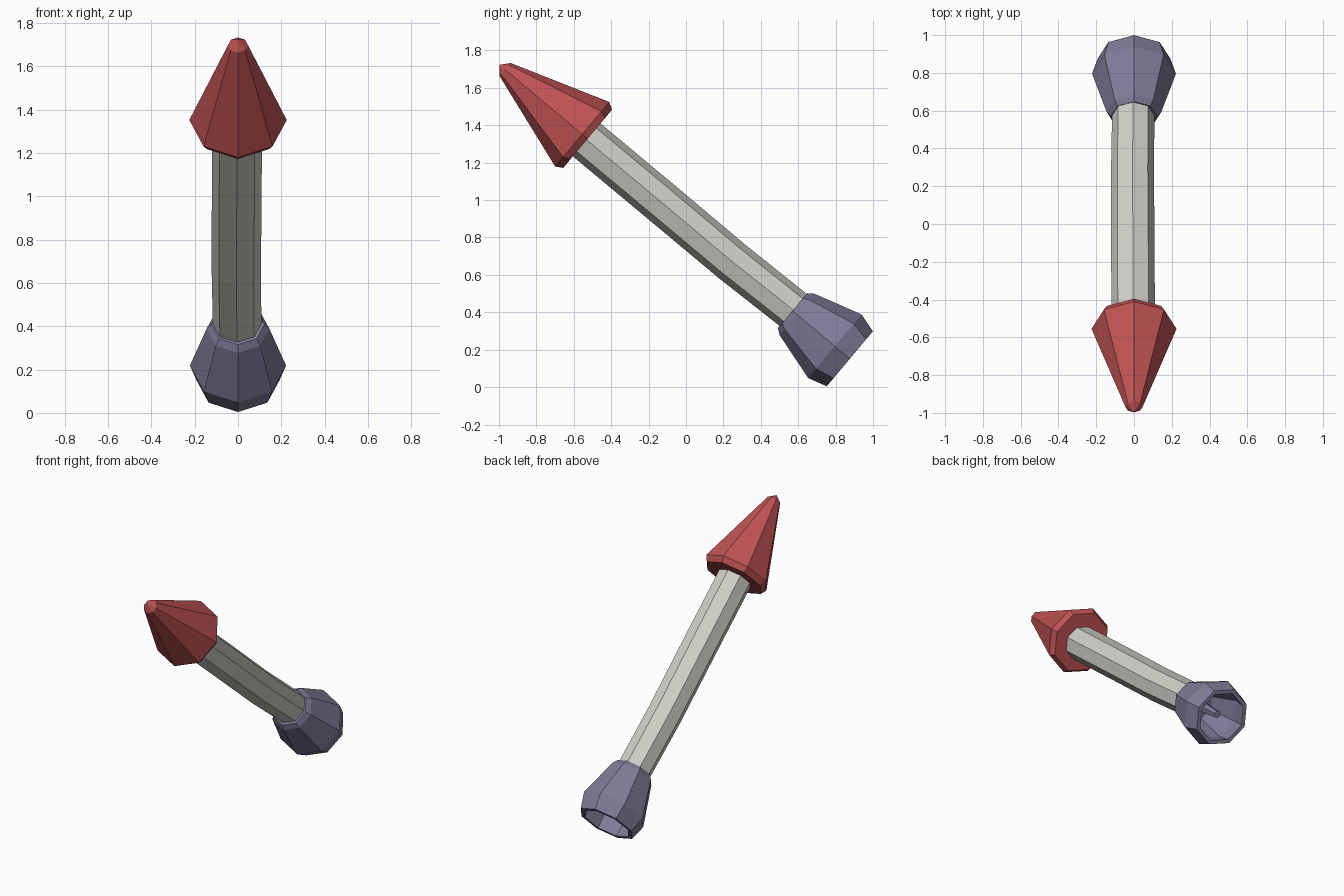
import bpy, bmesh, math
from mathutils import Vector

if "Cube" in bpy.data.objects:
    bpy.data.objects.remove(bpy.data.objects["Cube"])

TILT = math.radians(40)
ORIGIN = Vector((0, -0.555, 1.352))                        # centre of the nose's widest ring
AXIS = Vector((0, math.cos(TILT), -math.sin(TILT)))        # runs from the nose to the tail
SIDE = Vector((1, 0, 0))
UP = Vector((0, math.sin(TILT), math.cos(TILT)))


def material(name, rgb):
    m = bpy.data.materials.new(name)
    m.diffuse_color = (*rgb, 1)
    m.use_nodes = True
    m.node_tree.nodes["Principled BSDF"].inputs["Base Color"].default_value = m.diffuse_color
    return m


def lathe(name, rings, mat, sides=8):
    """Rings are (distance along axis, radius, side offset, up offset); radius 0 is a pole."""
    bm = bmesh.new()
    loops = []
    for s, r, ox, ou in [(*ring, 0, 0)[:4] for ring in rings]:
        c = ORIGIN + AXIS * s + SIDE * ox + UP * ou
        if r == 0:
            loops.append([bm.verts.new(c)] * sides)
        else:
            angles = [2 * math.pi * i / sides for i in range(sides)]
            loops.append([bm.verts.new(c + SIDE * r * math.cos(a) + UP * r * math.sin(a))
                          for a in angles])
    for a, b in zip(loops, loops[1:]):
        for i in range(sides):
            j = (i + 1) % sides
            bm.faces.new(list(dict.fromkeys((a[i], a[j], b[j], b[i]))))
    bmesh.ops.recalc_face_normals(bm, faces=bm.faces)
    mesh = bpy.data.meshes.new(name)
    bm.to_mesh(mesh)
    bm.free()
    mesh.materials.append(mat)
    ob = bpy.data.objects.new(name, mesh)
    bpy.context.collection.objects.link(ob)


red = material("red", (0.52, 0.085, 0.085))
grey = material("warm light grey", (0.63, 0.62, 0.57))
purple = material("grey purple", (0.22, 0.195, 0.31))

# Nose cone with blunt tip and bevelled base
lathe("nose_cone", [(-0.577, 0), (-0.538, 0.046), (0, 0.225), (0.038, 0.203), (0.038, 0)], red)

# Slightly uneven body tube
lathe("body_tube", [(0.02, 0), (0.02, 0.115, -0.004, -0.008), (0.55, 0.115, -0.006, -0.006),
                    (1.05, 0.114, -0.008, -0.006), (1.49, 0.112, -0.004, 0.006), (1.49, 0)], grey)

# Hollow flared nozzle: neck, flare, rim, cavity
lathe("nozzle", [(1.475, 0), (1.468, 0.122), (1.50, 0.145), (1.763, 0.222), (1.868, 0.192),
                 (1.868, 0.165), (1.76, 0.18), (1.54, 0.11), (1.54, 0)], purple)

# Tapered rod inside the nozzle
lathe("nozzle_rod", [(1.53, 0), (1.53, 0.045), (1.81, 0.024), (1.81, 0)], purple, 6)
